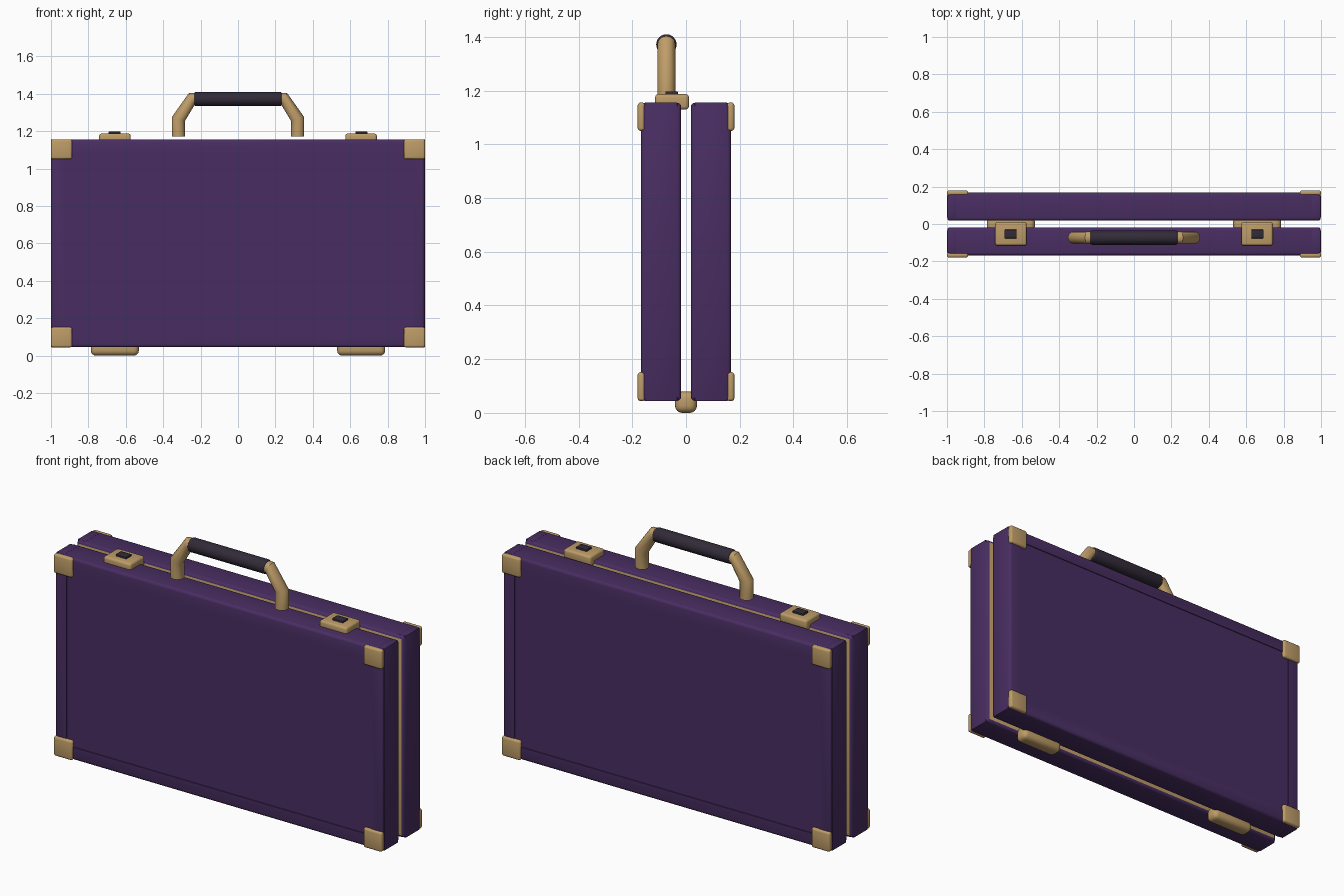
import bpy, bmesh, math
from mathutils import Matrix, Vector

if "Cube" in bpy.data.objects:
    bpy.data.objects.remove(bpy.data.objects["Cube"])


def material(name, rgb):
    m = bpy.data.materials.new(name)
    m.diffuse_color = (*rgb, 1)
    m.use_nodes = True
    m.node_tree.nodes["Principled BSDF"].inputs["Base Color"].default_value = m.diffuse_color
    return m


PURPLE = material("purple leather", (0.066, 0.027, 0.122))
GOLD = material("brass", (0.515, 0.335, 0.138))
DARK = material("dark grip", (0.032, 0.024, 0.040))


def finish(name, bm, *mats):
    bmesh.ops.recalc_face_normals(bm, faces=bm.faces)
    me = bpy.data.meshes.new(name)
    bm.to_mesh(me)
    bm.free()
    for m in mats:
        me.materials.append(m)
    ob = bpy.data.objects.new(name, me)
    bpy.context.collection.objects.link(ob)
    bpy.ops.object.select_all(action='DESELECT')
    ob.select_set(True)
    bpy.context.view_layer.objects.active = ob
    bpy.ops.object.shade_smooth_by_angle(angle=math.radians(35))
    return ob


def box_mesh(xs, ys, zs, bevel, segments=3):
    """Rounded box between the given limits on each axis."""
    bm = bmesh.new()
    bmesh.ops.create_cube(bm, size=1)
    for v in bm.verts:
        v.co = Vector([(a + b) / 2 + c * abs(b - a)
                       for c, (a, b) in zip(v.co, (xs, ys, zs))])
    bmesh.ops.bevel(bm, geom=bm.edges[:], offset=bevel, segments=segments,
                    profile=0.5, affect='EDGES')
    bm.normal_update()
    return bm


def box(name, mat, xs, ys, zs, bevel, segments=3):
    return finish(name, box_mesh(xs, ys, zs, bevel, segments), mat)


# Two case halves, each with a recessed outer panel and a brass inner face
for side, label in ((-1, "front"), (1, "back")):
    bm = box_mesh((-0.998, 0.998), (side * 0.018, side * 0.168), (0.045, 1.155), 0.015)
    inner = min(bm.faces, key=lambda f: side * f.calc_center_median().y)
    outer = max(bm.faces, key=lambda f: side * f.calc_center_median().y)
    inner.material_index = 1
    bmesh.ops.inset_region(bm, faces=[outer], thickness=0.079)
    bmesh.ops.inset_region(bm, faces=[outer], thickness=0.001, depth=-0.004)
    finish(label + "_case_half", bm, PURPLE, GOLD)

    for sx, end in ((-1, "left"), (1, "right")):
        # End bands wrapped round the short sides
        box(f"{label}_{end}_end_band", PURPLE, (sx * 0.95, sx * 0.9995),
            (side * 0.032, side * 0.154), (0.0435, 1.1565), 0.004, 2)
        # Corner guards
        for z0, z1, level in ((0.044, 0.152, "lower"), (1.050, 1.156, "upper")):
            box(f"{label}_{end}_{level}_corner_guard", GOLD, (sx * 0.887, sx * 1.0),
                (side * 0.152, side * 0.180), (z0, z1), 0.011)

for sx, end in ((-1, "left"), (1, "right")):
    # Hinges under the case
    box(end + "_hinge", GOLD, (sx * 0.53, sx * 0.787), (-0.041, 0.041), (0.0, 0.08), 0.027, 4)
    # Latches with their dark buttons
    box(end + "_latch", GOLD, (sx * 0.574, sx * 0.742), (-0.115, 0.011), (1.13, 1.187), 0.012)
    box(end + "_latch_button", DARK, (sx * 0.627, sx * 0.692), (-0.077, -0.030),
        (1.180, 1.197), 0.003, 2)

    # Bent handle arm: each ring is given by its outer and inner point
    rings = [((0.354, 1.170), (0.283, 1.170)), ((0.354, 1.275), (0.283, 1.255)),
             ((0.262, 1.404), (0.232, 1.340)), ((0.215, 1.404), (0.215, 1.340))]
    bm = bmesh.new()
    loops, n = [], 12
    for (ox, oz), (ix, iz) in rings:
        loop = []
        for i in range(n):
            a = 2 * math.pi * i / n
            t = (1 + math.cos(a)) / 2
            loop.append(bm.verts.new((sx * (ix + t * (ox - ix)),
                                      -0.073 + 0.034 * math.sin(a),
                                      iz + t * (oz - iz))))
        loops.append(loop)
    for a, b in zip(loops, loops[1:]):
        for i in range(n):
            j = (i + 1) % n
            bm.faces.new((a[i], a[j], b[j], b[i]))
    bm.faces.new(loops[0])
    bm.faces.new(loops[-1])
    finish(end + "_handle_arm", bm, GOLD)

# Padded grip with rounded ends
bm = bmesh.new()
bmesh.ops.create_cone(bm, cap_ends=True, segments=24, radius1=0.038, radius2=0.038, depth=0.468,
                      matrix=Matrix.Translation((0, -0.073, 1.372)) @ Matrix.Rotation(math.pi / 2, 4, 'Y'))
rims = [e for e in bm.edges if abs(e.verts[0].co.x - e.verts[1].co.x) < 0.01]
bmesh.ops.bevel(bm, geom=rims, offset=0.010, segments=3, profile=0.5, affect='EDGES')
finish("handle_grip", bm, DARK)
